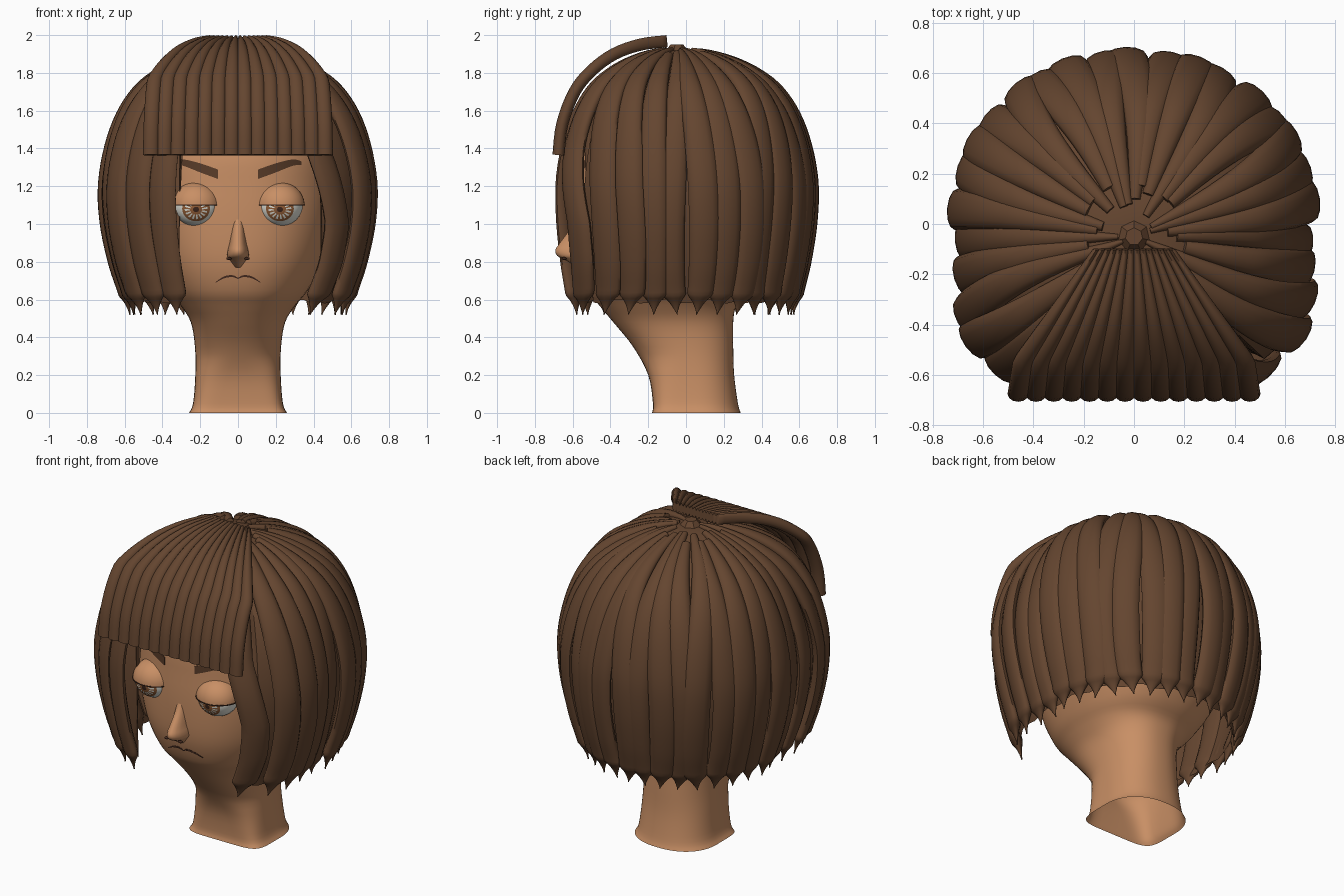
import bpy, bmesh, math, random
from math import sin, cos, pi, radians
from mathutils import Vector, Matrix

random.seed(4)
cube = bpy.data.objects.get("Cube")
if cube:
    bpy.data.objects.remove(cube, do_unlink=True)

def material(name, *rgb):
    m = bpy.data.materials.new(name)
    m.use_nodes = True
    m.diffuse_color = (*rgb, 1)
    m.node_tree.nodes["Principled BSDF"].inputs["Base Color"].default_value = (*rgb, 1)
    return m

HAIR = material("brown hair", .128, .060, .029)
SKIN = material("tan skin", .58, .275, .13)
WHITE = material("eye white", .78, .78, .71)
IRIS = material("amber iris", .30, .115, .04)
DARK = material("dark brown", .05, .02, .012)
BROW = material("brow brown", .10, .045, .022)

def finish(name, bm, mats, angle=50):
    bmesh.ops.recalc_face_normals(bm, faces=bm.faces)
    mesh = bpy.data.meshes.new(name)
    bm.to_mesh(mesh)
    bm.free()
    for m in mats:
        mesh.materials.append(m)
    for p in mesh.polygons:
        p.use_smooth = True
    mesh.set_sharp_from_angle(angle=radians(angle))
    bpy.context.scene.collection.objects.link(bpy.data.objects.new(name, mesh))

def loft(name, tubes, mat, angle=50, open_start=False):
    """Skin each tube (a list of closed rings) and cap its ends."""
    bm = bmesh.new()
    for rings in tubes:
        vs = [[bm.verts.new(p) for p in ring] for ring in rings]
        for a, b in zip(vs, vs[1:]):
            for i in range(len(a)):
                bm.faces.new((a[i - 1], a[i], b[i], b[i - 1]))
        if not open_start:
            bm.faces.new(vs[0])
        bm.faces.new(vs[-1])
    finish(name, bm, [mat], angle)

def smooth_at(rows, u):
    """Catmull-Rom sample of a list of rows at index u."""
    i = min(int(u), len(rows) - 2)
    t = u - i
    p = [rows[max(0, min(len(rows) - 1, i + k))] for k in (-1, 0, 1, 2)]
    return [0.5 * (2 * b + (c - a) * t + (2 * a - 5 * b + 4 * c - d) * t * t
                   + (3 * b - a - 3 * c + d) * t ** 3) for a, b, c, d in zip(*p)]

def samples(rows, per=4):
    return [smooth_at(rows, k / per) for k in range((len(rows) - 1) * per + 1)]

def turn(n):
    return [2 * pi * i / n for i in range(n)]

# Head and neck: height, front y, back y, half width
HEAD = [(0, -.18, .29, .26), (.05, -.175, .275, .238), (.2, -.2, .255, .226),
        (.35, -.28, .25, .228), (.48, -.385, .25, .25), (.57, -.46, .27, .305),
        (.65, -.52, .36, .37), (.8, -.57, .47, .45), (1.0, -.588, .53, .505),
        (1.2, -.588, .54, .52), (1.4, -.575, .52, .51), (1.6, -.48, .43, .42),
        (1.75, -.33, .28, .28), (1.83, -.14, .1, .1)]
ROUND = 2.3

def head_y(x, z):
    for a, b in zip(HEAD, HEAD[1:]):
        if a[0] <= z <= b[0]:
            t = (z - a[0]) / (b[0] - a[0])
            f, k, w = [p + (q - p) * t for p, q in zip(a[1:], b[1:])]
            return (f + k) / 2 - (k - f) / 2 * (1 - abs(x / w) ** ROUND) ** (1 / ROUND)

def spow(v, n):
    return math.copysign(abs(v) ** (2 / n), v)

# The neck is squared off at the front of its base and open underneath
rings = []
for z, f, b, w in samples(HEAD):
    ring = []
    for a in turn(64):
        n = ROUND + (max(0, 3.5 - 12 * z) if sin(a) < 0 else 0)
        ring.append((w * spow(cos(a), n), (f + b) / 2 + (b - f) / 2 * spow(sin(a), n), z))
    rings.append(ring)
loft("head_and_neck", [rings], SKIN, open_start=True)

# Nose: height, half width, front y
NOSE = [(1.06, .03, -.575), (.98, .034, -.61), (.9, .046, -.668), (.86, .056, -.692),
        (.83, .058, -.68), (.81, .045, -.64), (.77, .015, -.575)]
loft("nose", [[[(w * cos(a), -.55 + (f + .55 if sin(a) < 0 else .03) * abs(sin(a)), z)
                for a in turn(20)] for z, w, f in samples(NOSE)]], SKIN, 70)

# Flat features that hug the face: centre x, centre z, half height
def face_strip(name, rows, mat, lift):
    tubes = []
    for s in (-1, 1):
        tubes.append([[(s * x, head_y(x, z) + dy, z + dz) for dy, dz in
                       ((-lift, -h), (-lift, h), (.02, h), (.02, -h))]
                      for x, z, h in samples(rows)])
    loft(name, tubes, mat, 30)

face_strip("eyebrows", [(.105, 1.263, .025), (.2, 1.297, .024), (.29, 1.325, .017),
                        (.335, 1.322, .01)], BROW, .009)
face_strip("mouth", [(0, .712, .003), (.03, .724, .005), (.075, .717, .005),
                     (.12, .69, .002)], DARK, .008)

def ball(radius, segs, rings):
    bm = bmesh.new()
    bmesh.ops.create_uvsphere(bm, u_segments=segs, v_segments=rings, radius=radius)
    return bm

# Eyes with spoked irises, heavy upper lids, lash lines and nostrils
for s, side in ((1, "left"), (-1, "right")):
    place = Matrix.Translation((s * .222, -.515, 1.1)) @ Matrix.Diagonal((1.08, 1, 1, 1))
    bm = ball(.112, 32, 24)
    for f in bm.faces:
        c = f.calc_center_median()
        polar = math.degrees(math.acos(c.z / c.length))
        spoke = int((math.atan2(c.y, c.x) + pi) / (2 * pi) * 32) % 2
        if polar < 10:
            f.material_index = 2
        elif polar < 37:
            f.material_index = 1 if polar > 30 or polar < 16 or spoke else 0
    bm.transform(place @ Matrix.Rotation(radians(102), 4, 'X'))
    finish(side + "_eyeball", bm, [WHITE, IRIS, DARK])

    bm = ball(.121, 32, 24)
    bmesh.ops.delete(bm, geom=[v for v in bm.verts if v.co.z < -.001], context='VERTS')
    bm.transform(place)
    finish(side + "_upper_eyelid", bm, [SKIN])

    loft(side + "_lash_line", [[[place @ Vector((r * cos(a), r * sin(a), h)) for r, h in
         ((.109, -.003), (.123, -.003), (.123, .003), (.109, .003))]
        for a in turn(48)[24:]]], DARK, 30)

    bm = ball(.013, 12, 8)
    bm.transform(Matrix.Translation((s * .048, -.645, .817)) @ Matrix.Diagonal((1.1, 1, .6, 1)))
    finish(side + "_nostril", bm, [DARK])

# Hair envelope: height, fraction of full radius, from crown to tips
DOME = [(1.92, .03), (1.915, .15), (1.89, .3), (1.85, .45), (1.79, .6), (1.7, .75),
        (1.57, .87), (1.4, .955), (1.2, 1), (1.0, .985), (.8, .925), (.66, .86),
        (.59, .83), (.52, .81)]

def dome_point(angle, u, scale=1.0):
    """Point on the hair envelope; angle is measured from the front towards +x."""
    z, f = smooth_at(DOME, u)
    dx, dy = sin(angle), -cos(angle)
    n = 3.4 if dy < 0 else 2.1
    r = (abs(dx / .70) ** n + abs(dy / .66) ** n) ** (-1 / n) * scale
    # The front and back hang straighter than the sides
    fy = f if u < 8 else 1 - (1 - f) * (.5 if dy < 0 else .78)
    return Vector((r * f * dx, r * fy * dy - .05 * (1 - f) * (u < 8), z))

# Under layer that closes the gaps, open in front of the face
bm = bmesh.new()
cols = []
for deg in range(0, 360, 4):
    end = 6.9 if deg < 42 or deg > 328 else 12 + .15 * sin(radians(deg) * 17)
    cols.append([bm.verts.new(dome_point(radians(deg), end * k / 32, .955)) for k in range(33)])
for i in range(len(cols)):
    a, b = cols[i - 1], cols[i]
    for k in range(32):
        bm.faces.new((a[k], b[k], b[k + 1], a[k + 1]))
bm.faces.new([c[0] for c in cols])
finish("hair_under_layer", bm, [HAIR])

def sweep(path, sides, widths, thick):
    """Oval tube along a path, flat across the given side directions."""
    rings = []
    for i, p in enumerate(path):
        tan = (path[min(i + 1, len(path) - 1)] - path[max(i - 1, 0)]).normalized()
        out = sides[i].cross(tan).normalized()
        rings.append([p + sides[i] * widths[i] * cos(a) + out * thick[i] * sin(a)
                      for a in turn(12)])
    return rings

# Long pointed locks around the sides and back
tubes = []
COUNT = 28
first, last = radians(43), radians(328)
step = (last - first) / (COUNT - 1)
for i in range(COUNT):
    base = first + i * step
    drift = random.uniform(-.07, .07) if 0 < i < COUNT - 1 else 0
    start = random.uniform(.3, 2.1)
    # One lock on each side lies deeper than its neighbours
    sunk = .965 if abs(abs(sin(base)) - .98) < .02 and cos(base) > 0 else 1
    path, sides, widths, thick = [], [], [], []
    for k in range(49):
        u = start + (13 - start) * k / 48
        a = base + drift * sin(u * .5)
        if i == 0:  # the left front lock sweeps out around the cheek
            a -= .13 * max(0, min(1, (9 - u) / 2)) + .03 * max(0, u - 10)
        p = dome_point(a, u, sunk * (1 + .012 * (i % 2)))
        taper = max(.03, min(1, max(0, 13 - u) / 1.6) ** 1.4)
        r = math.hypot(p.x, p.y + .05)
        path.append(p)
        sides.append(Vector((cos(a), sin(a), 0)))
        widths.append(min(.082, r * step * .6 + .004) * taper)
        thick.append(min(.036, .012 + r * .05) * max(taper, .12))
    tubes.append(sweep(path, sides, widths, thick))
loft("hair_locks", tubes, HAIR, 60)

# Thick blunt fringe arching forward from the crown: y, z
FRINGE = [(-.1, 1.968), (-.24, 1.95), (-.38, 1.9), (-.5, 1.812), (-.59, 1.7),
          (-.655, 1.53), (-.675, 1.365)]
tubes = []
STRIPS = 14
for i in range(STRIPS):
    s = 2 * i / (STRIPS - 1) - 1
    path, widths = [], []
    for y, z in samples(FRINGE):
        spread = min(.15 + (-y - .1) * .66, .44 + (-y - .54) * .15)
        path.append(Vector((s * spread, y, z)))
        widths.append(spread / (STRIPS - 1) * 1.2)
    tubes.append(sweep(path, [Vector((1, 0, 0))] * len(path), widths, [.032] * len(path)))
loft("hair_fringe", tubes, HAIR, 60)

# Small knot where the locks meet
bm = bmesh.new()
bmesh.ops.create_cone(bm, cap_ends=True, segments=7, radius1=.08, radius2=.035, depth=.05)
bm.transform(Matrix.Translation((0, -.05, 1.925)))
finish("crown_knot", bm, [HAIR], 30)
